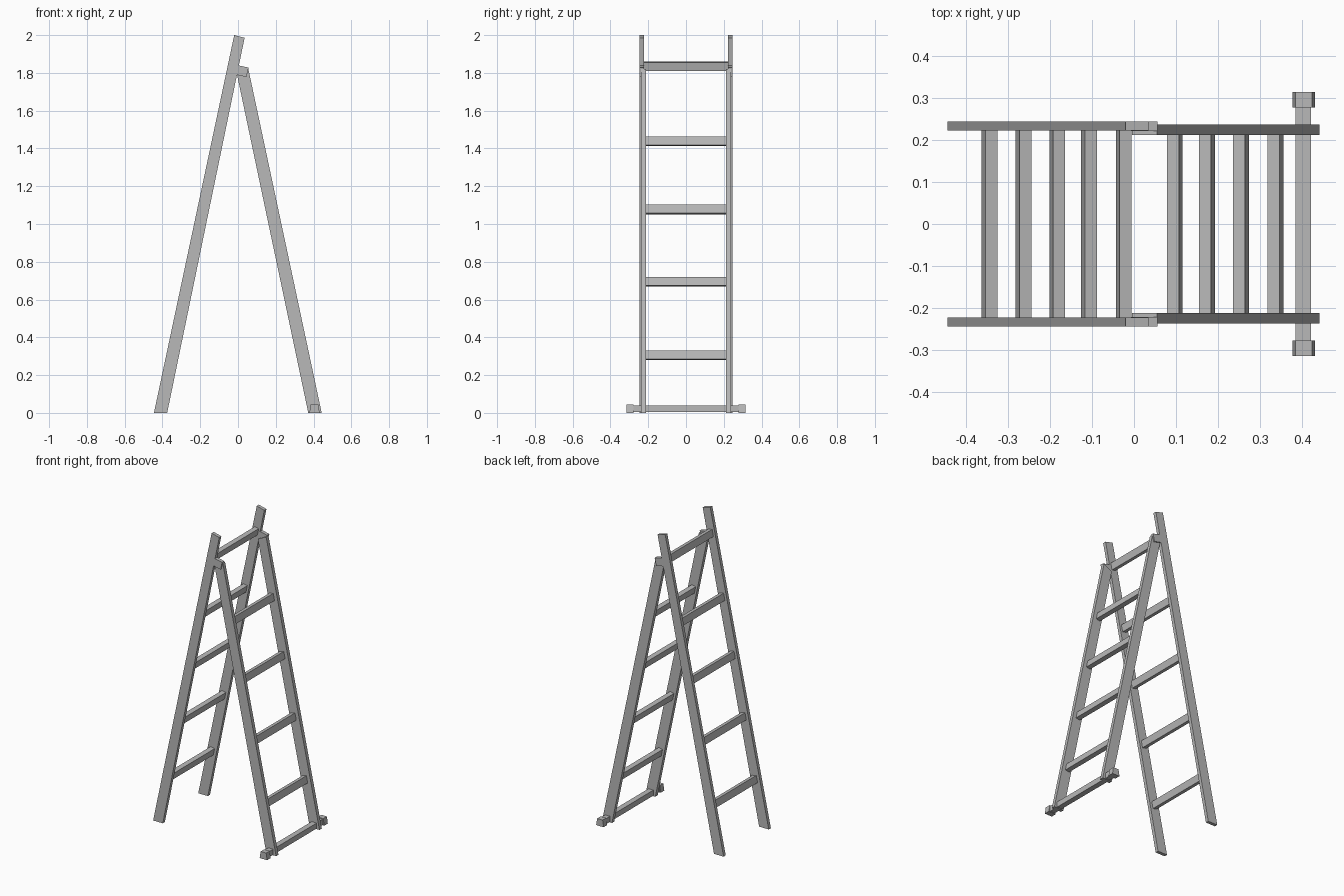
import bpy
import bmesh

cube = bpy.data.objects.get("Cube")
if cube:
    bpy.data.objects.remove(cube, do_unlink=True)

grey = bpy.data.materials.new("light_grey")
COLOUR = (0.48, 0.48, 0.48, 1)
grey.diffuse_color = COLOUR
grey.use_nodes = True
grey.node_tree.nodes["Principled BSDF"].inputs["Base Color"].default_value = COLOUR


def prism(name, outline, y0, y1):
    """Extrude an x-z outline from y0 to y1."""
    bm = bmesh.new()
    face = bm.faces.new([bm.verts.new((x, y0, z)) for x, z in outline])
    ext = bmesh.ops.extrude_face_region(bm, geom=[face])
    moved = [v for v in ext["geom"] if isinstance(v, bmesh.types.BMVert)]
    bmesh.ops.translate(bm, vec=(0, y1 - y0, 0), verts=moved)
    bmesh.ops.recalc_face_normals(bm, faces=bm.faces)
    mesh = bpy.data.meshes.new(name)
    bm.to_mesh(mesh)
    bm.free()
    mesh.materials.append(grey)
    obj = bpy.data.objects.new(name, mesh)
    bpy.context.collection.objects.link(obj)


def pair(name, outline, y0, y1):
    """The same part on the front and the back side."""
    prism("front_" + name, outline, -y1, -y0)
    prism("back_" + name, outline, y0, y1)


def tilted(cx, cz, thick, height, lean):
    """Rectangle turned to follow a rail that leans by dx per dz."""
    n = (1 + lean * lean) ** 0.5
    ux, uz = lean / n, 1 / n
    return [(cx + a * uz * thick / 2 + b * ux * height / 2,
             cz - a * ux * thick / 2 + b * uz * height / 2)
            for a, b in ((-1, -1), (1, -1), (1, 1), (-1, 1))]


# Side rails, cut flat on the ground
pair("tall_rail", [(-0.445, 0), (-0.375, 0), (0.035, 1.986), (-0.02, 2)], 0.223, 0.245)
pair("short_rail", [(0.372, 0), (0.443, 0), (0.055, 1.82), (-0.005, 1.79)], 0.213, 0.237)

# Hinge blocks on the tall rails
pair("hinge_block", [(-0.01, 1.79), (0.045, 1.778), (0.056, 1.828), (0, 1.84)], 0.222, 0.245)

# Rungs, aligned with the lean of each ladder
for i, z in enumerate((0.305, 0.695, 1.077, 1.438, 1.835)):
    prism(f"tall_rung_{i + 1}", tilted(-0.409 + 0.2095 * z, z, 0.029, 0.046, 0.21), -0.223, 0.223)
    if i < 4:
        prism(f"short_rung_{i + 1}", tilted(0.403 - 0.2125 * z, z, 0.029, 0.046, -0.21), -0.213, 0.213)

# Ground bar with tapered end feet
prism("ground_bar", [(0.386, 0.004), (0.422, 0.004), (0.422, 0.04), (0.386, 0.04)], -0.3, 0.3)
pair("end_foot", [(0.378, 0), (0.432, 0), (0.425, 0.045), (0.385, 0.045)], 0.278, 0.315)
